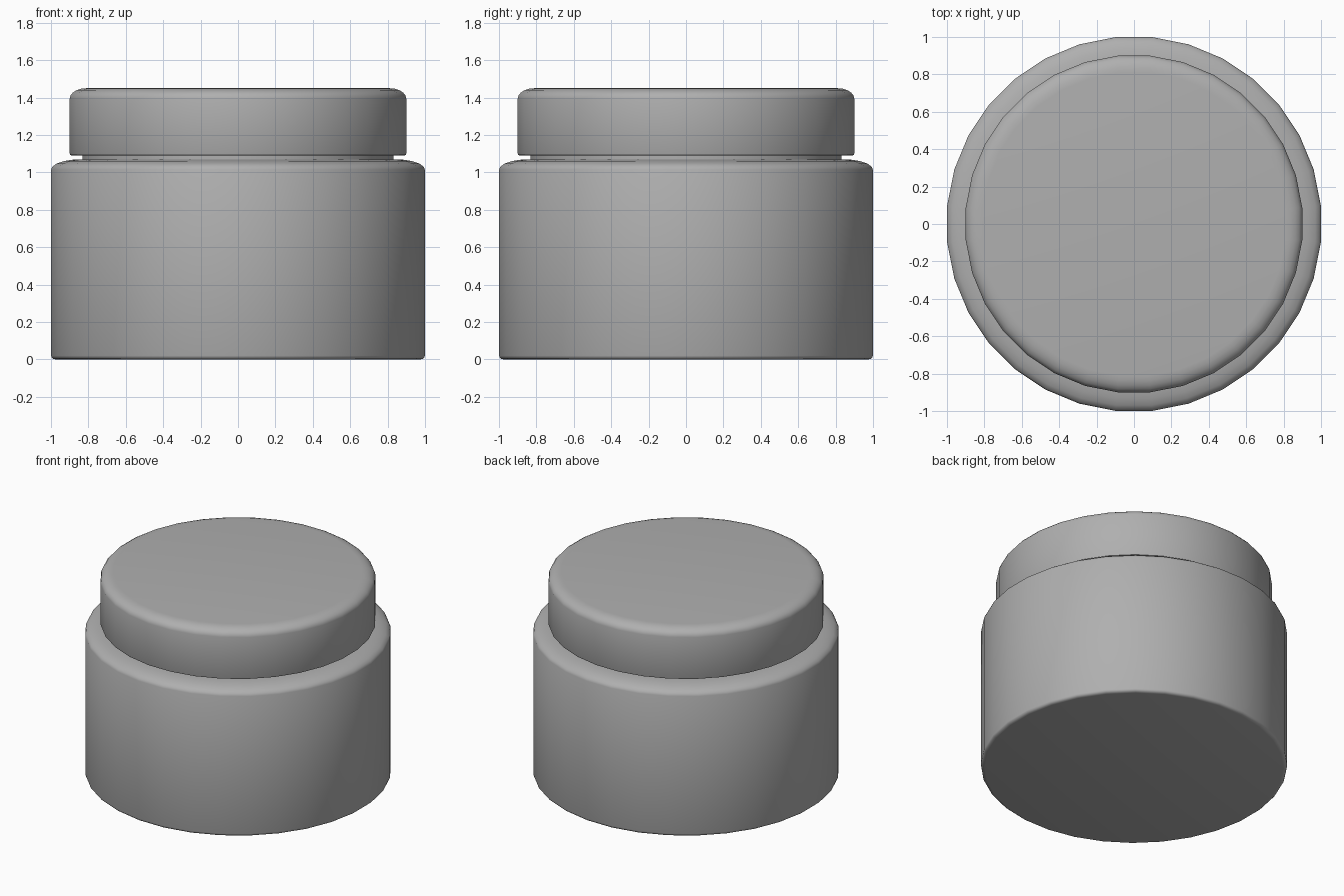
import bpy, bmesh, math

if "Cube" in bpy.data.objects:
    bpy.data.objects.remove(bpy.data.objects["Cube"])

SEGMENTS = 32

# Dark grey finish shared by both parts
grey = bpy.data.materials.new("dark_grey")
grey.diffuse_color = (0.43, 0.43, 0.43, 1.0)
grey.use_nodes = True
grey.node_tree.nodes["Principled BSDF"].inputs["Base Color"].default_value = grey.diffuse_color


def lathe(name, profile):
    """Revolve an (r, z) profile, listed bottom to top, and cap both ends."""
    bm = bmesh.new()
    rings = []
    for r, z in profile:
        ring = []
        for i in range(SEGMENTS):
            a = 2 * math.pi * (i + 0.5) / SEGMENTS
            ring.append(bm.verts.new((r * math.cos(a), r * math.sin(a), z)))
        rings.append(ring)
    for low, high in zip(rings, rings[1:]):
        for i in range(SEGMENTS):
            j = (i + 1) % SEGMENTS
            bm.faces.new((low[i], low[j], high[j], high[i]))
    bm.faces.new(rings[0][::-1])
    bm.faces.new(rings[-1])
    mesh = bpy.data.meshes.new(name)
    bm.to_mesh(mesh)
    bm.free()
    mesh.materials.append(grey)
    obj = bpy.data.objects.new(name, mesh)
    bpy.context.collection.objects.link(obj)
    bpy.context.view_layer.objects.active = obj
    obj.select_set(True)
    bpy.ops.object.shade_smooth_by_angle(angle=math.radians(40))
    obj.select_set(False)
    return obj


def arc(r, z, rx, rz, start, end, steps=4):
    """Rounded corner points around centre (r, z), angles in degrees."""
    angles = [math.radians(start + (end - start) * i / steps) for i in range(steps + 1)]
    return [(r + rx * math.cos(a), z + rz * math.sin(a)) for a in angles]


# Jar body: small foot bevel, straight wall, soft shoulder, recessed neck
R = 1.004
lathe("jar_body",
      arc(R - 0.025, 0.02, 0.025, 0.02, -90, 0, 3)
      + arc(R - 0.16, 1.015, 0.16, 0.055, 0, 90, 5)
      + [(0.835, 1.07), (0.835, 1.15)])

# Lid: thin lower bevel, straight wall, rounded upper edge
L = 0.904
lathe("lid",
      arc(L - 0.01, 1.10, 0.01, 0.01, -90, 0, 2)
      + arc(L - 0.09, 1.395, 0.09, 0.055, 0, 90, 5))
